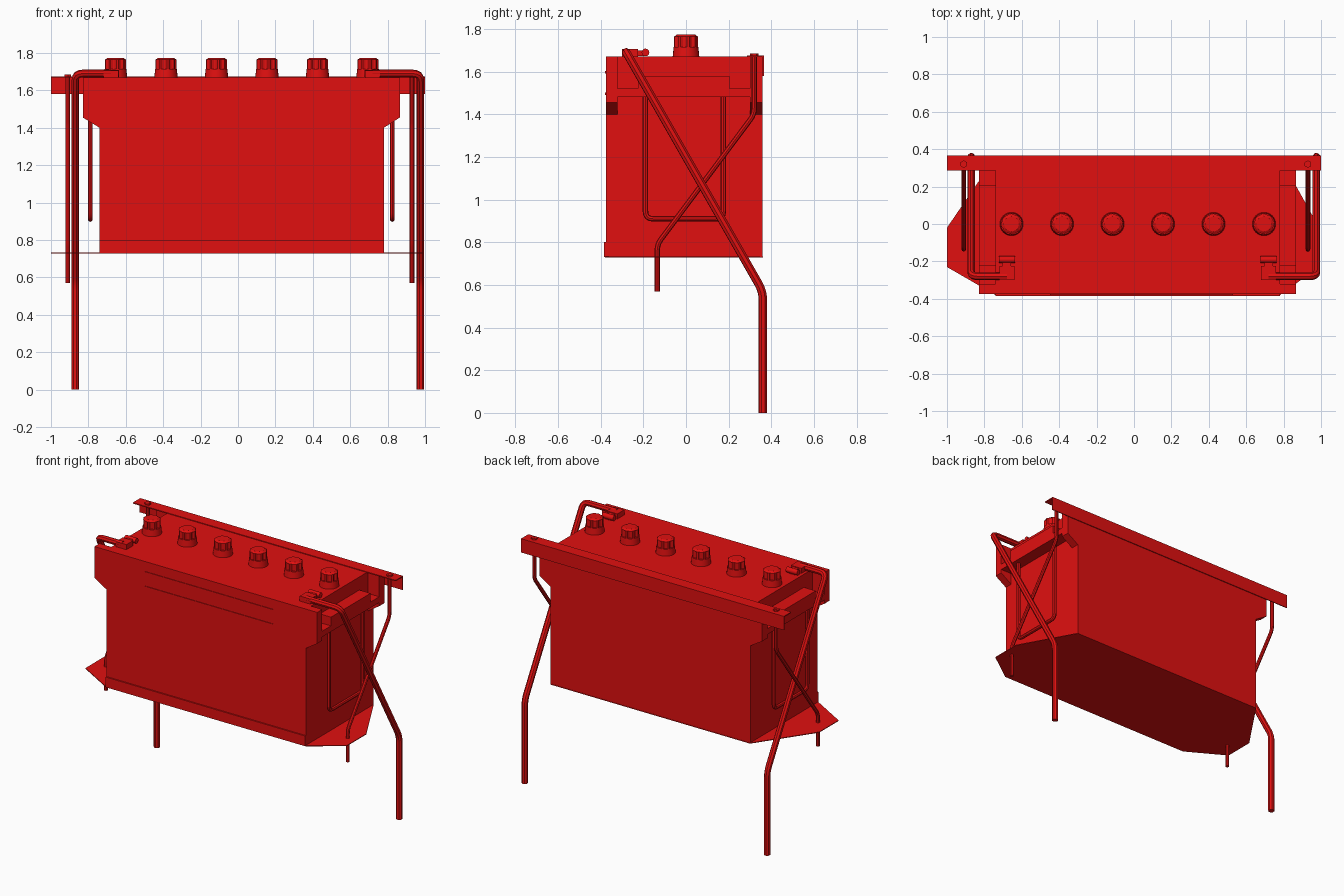
import bpy, bmesh, math
from mathutils import Vector, Matrix

if "Cube" in bpy.data.objects:
    bpy.data.objects.remove(bpy.data.objects["Cube"])

red = bpy.data.materials.new("red_paint")
red.diffuse_color = (0.75, 0.005, 0.005, 1)
red.use_nodes = True
red.node_tree.nodes["Principled BSDF"].inputs["Base Color"].default_value = red.diffuse_color


def finish(name, me, smooth=False):
    ob = bpy.data.objects.new(name, me)
    bpy.context.collection.objects.link(ob)
    me.materials.clear()
    me.materials.append(red)
    if smooth:
        bpy.ops.object.select_all(action='DESELECT')
        ob.select_set(True)
        bpy.context.view_layer.objects.active = ob
        bpy.ops.object.shade_smooth_by_angle(angle=math.radians(35))
    return ob


def prism(name, pts, offset, smooth=False):
    """Extrude a closed outline of 3D points along an offset."""
    bm = bmesh.new()
    face = bm.faces.new([bm.verts.new(p) for p in pts])
    ext = bmesh.ops.extrude_face_region(bm, geom=[face])
    bmesh.ops.translate(bm, vec=offset, verts=[v for v in ext["geom"] if isinstance(v, bmesh.types.BMVert)])
    bmesh.ops.recalc_face_normals(bm, faces=bm.faces)
    me = bpy.data.meshes.new(name)
    bm.to_mesh(me)
    bm.free()
    return finish(name, me, smooth)


def box(name, x0, x1, y0, y1, z0, z1):
    return prism(name, [(x0, y0, z0), (x1, y0, z0), (x1, y1, z0), (x0, y1, z0)], (0, 0, z1 - z0))


def cone(name, loc, r1, r2, depth, axis='Z', seg=16):
    bm = bmesh.new()
    rot = Matrix.Rotation(math.pi / 2, 4, 'Y') if axis == 'X' else Matrix()
    bmesh.ops.create_cone(bm, cap_ends=True, segments=seg, radius1=r1, radius2=r2, depth=depth,
                          matrix=Matrix.Translation(loc) @ rot)
    me = bpy.data.meshes.new(name)
    bm.to_mesh(me)
    bm.free()
    return finish(name, me, True)


def tube(name, pts, radius, bend):
    """Round rod along a path whose corners are filleted."""
    pts = [Vector(p) for p in pts]
    path = [pts[0]]
    for a, b, c in zip(pts, pts[1:], pts[2:]):
        p, q = b + (a - b).normalized() * bend, b + (c - b).normalized() * bend
        for i in range(5):
            t = i / 4
            path.append(p * (1 - t) ** 2 + b * 2 * t * (1 - t) + q * t * t)
    path.append(pts[-1])
    cu = bpy.data.curves.new(name, 'CURVE')
    cu.dimensions = '3D'
    cu.bevel_depth = radius
    cu.bevel_resolution = 2
    cu.use_fill_caps = True
    sp = cu.splines.new('POLY')
    sp.points.add(len(path) - 1)
    for sp_pt, co in zip(sp.points, path):
        sp_pt.co = (*co, 1)
    tmp = bpy.data.objects.new(name + "_path", cu)
    bpy.context.collection.objects.link(tmp)
    bpy.context.view_layer.update()
    me = bpy.data.meshes.new_from_object(tmp.evaluated_get(bpy.context.evaluated_depsgraph_get()))
    bpy.data.objects.remove(tmp)
    return finish(name, me, True)


# Case: central block, with flared slabs at the front and back
L, R, TOP, BOT = -0.74, 0.78, 1.67, 0.73
FL, FR = -0.83, 0.865
box("case", L, R, -0.32, 0.30, BOT, TOP)
flare = [(L, BOT), (R, BOT), (R, 1.40), (FR, 1.455), (FR, TOP), (FL, TOP), (FL, 1.455), (L, 1.40)]
for name, y, d in (("case_front", -0.375, 0.055), ("case_back", 0.30, 0.058)):
    prism(name, [(x, y, z) for x, z in flare], (0, d, 0))

# Raised trim strips on the front
box("bottom_trim", L, R, -0.384, -0.37, BOT, 0.80)
for z in (1.49, 1.59):
    box("front_stripe", -0.45, 0.53, -0.379, -0.37, z, z + 0.012)

# Tray plate under the case
prism("tray", [(L, -0.38, 0.728), (R, -0.38, 0.728), (0.99, -0.23, 0.728), (0.99, -0.02, 0.728),
               (R, 0.36, 0.728), (L, 0.36, 0.728), (-1, -0.02, 0.728), (-1, -0.23, 0.728)], (0, 0, 0.005))

# Angle-iron clamp bar along the back
prism("clamp_bar", [(-1, 0.285, 1.675), (-1, 0.365, 1.675), (-1, 0.365, 1.58),
                    (-1, 0.359, 1.58), (-1, 0.359, 1.668), (-1, 0.285, 1.668)], (2, 0, 0))

# Filler caps: round collar with a ribbed grip
for i in range(6):
    cx = -0.655 + 0.27 * i
    cone("cap_collar", (cx, 0, 1.69), 0.063, 0.058, 0.05, seg=24)
    ring = []
    for k in range(32):
        r = 0.056 if k % 4 < 2 else 0.046
        a = 2 * math.pi * (k + 0.5) / 32
        ring.append((cx + r * math.cos(a), r * math.sin(a), 1.71))
    prism("cap_grip", ring, (0, 0, 0.055))
    cone("cap_top", (cx, 0, 1.769), 0.056, 0.042, 0.01, seg=8)

# Parts repeated at both ends: s is the outward direction
for s, inner, outer, hx, rod_x, cab_x, term_x in (
        (-1, L, FL, -0.79, -0.91, -0.87, -0.68),
        (1, R, FR, 0.825, 0.93, 0.975, 0.72)):
    x0, x1 = sorted((inner, outer))
    # Recessed handle ledge
    box("ledge", x0, x1, -0.32, 0.30, 1.48, 1.52)
    box("ledge_step", x0, x1, -0.225, 0.205, 1.52, 1.58)
    # Carrying loop
    tube("handle_loop", [(hx, -0.19, 1.49), (hx, -0.19, 0.91), (hx, 0.175, 0.91), (hx, 0.175, 1.49)], 0.013, 0.035)
    # Hold-down rod and nut
    tube("hold_down_rod", [(rod_x, 0.32, 1.685), (rod_x, 0.32, 1.40), (rod_x, -0.135, 0.79),
                           (rod_x, -0.135, 0.57)], 0.0125, 0.03)
    cone("rod_nut", (rod_x, 0.32, 1.676), 0.02, 0.02, 0.016, seg=6)
    # Cable from terminal to the ground
    tube("cable", [(term_x, -0.28, 1.69), (cab_x, -0.28, 1.69), (cab_x, 0.36, 0.57), (cab_x, 0.36, 0)],
         0.0205, 0.04)
    # Terminal clamp and its bolt
    box("terminal_clamp", term_x - 0.04, term_x + 0.04, -0.30, -0.225, 1.665, 1.705)
    box("terminal_neck", term_x - 0.022, term_x + 0.022, -0.23, -0.18, 1.672, 1.70)
    cone("terminal_bolt", (term_x, -0.19, 1.69), 0.018, 0.018, 0.085, axis='X', seg=12)
